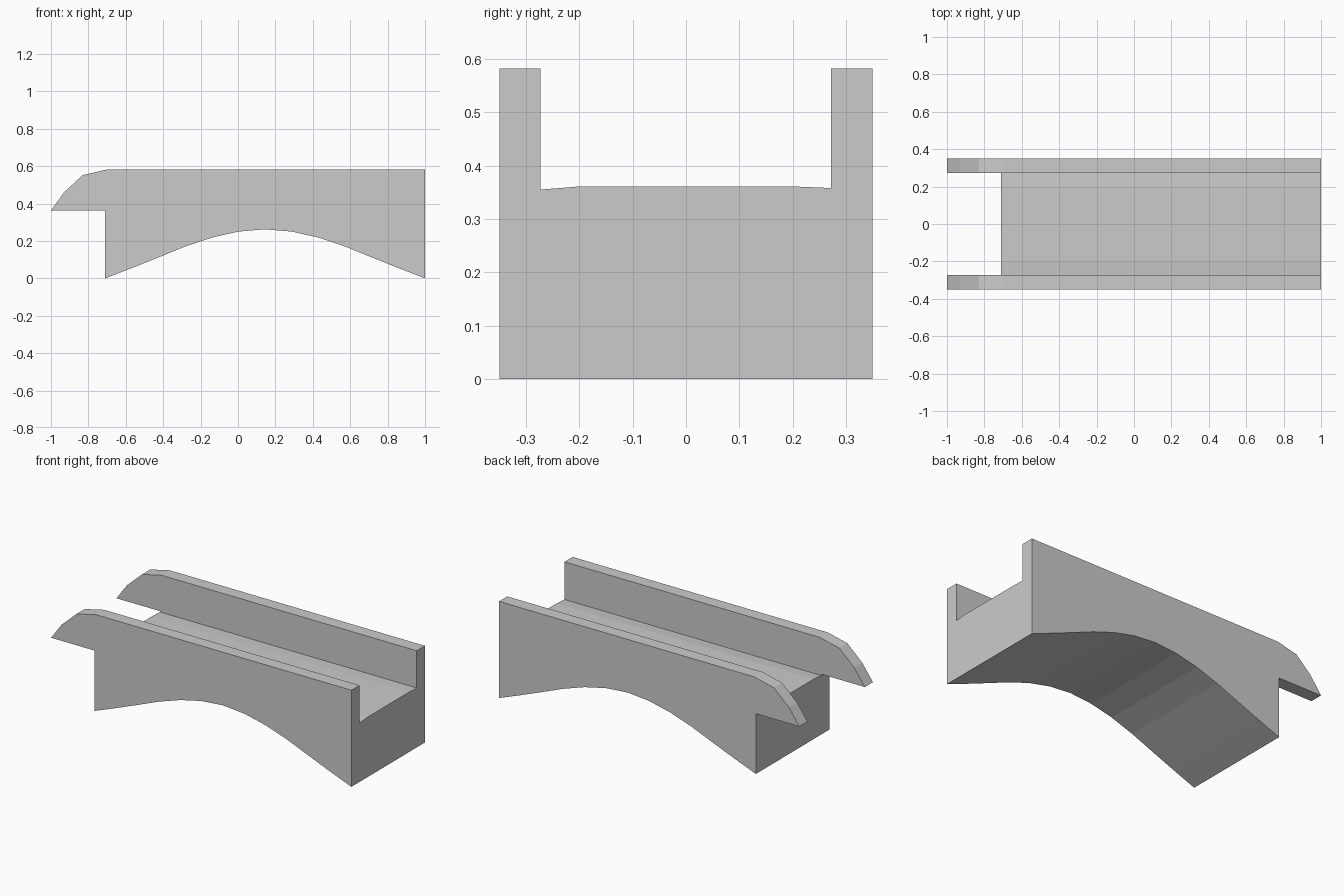
import bpy, bmesh
from mathutils import Vector

if "Cube" in bpy.data.objects:
    bpy.data.objects.remove(bpy.data.objects["Cube"])


def prism(name, points, direction):
    """Extrude a closed 3D polygon along a direction into a solid."""
    bm = bmesh.new()
    face = bm.faces.new([bm.verts.new(p) for p in points])
    ext = bmesh.ops.extrude_face_region(bm, geom=[face])
    verts = [g for g in ext["geom"] if isinstance(g, bmesh.types.BMVert)]
    bmesh.ops.translate(bm, verts=verts, vec=Vector(direction))
    bmesh.ops.recalc_face_normals(bm, faces=bm.faces[:])
    mesh = bpy.data.meshes.new(name)
    bm.to_mesh(mesh)
    bm.free()
    obj = bpy.data.objects.new(name, mesh)
    bpy.context.collection.objects.link(obj)
    return obj


# Arched underside: half the heights, mirrored about the crown
LEFT, RIGHT, HALF = -0.71, 1.0, 0.35
rise = [0, 0.055, 0.112, 0.17, 0.218, 0.25]
heights = rise + [0.262] + rise[::-1]
step = (RIGHT - LEFT) / (len(heights) - 1)
arch = [(LEFT + i * step, z) for i, z in enumerate(heights)]

# Side outline with the rounded overhang on the left
outline = arch + [(RIGHT, 0.582), (-0.70, 0.582), (-0.83, 0.552),
                  (-0.93, 0.46), (-1.0, 0.363), (LEFT, 0.363)]
bridge = prism("bridge", [(x, -HALF, z) for x, z in outline], (0, 2 * HALF, 0))

# Channel between the parapets, with a slightly crowned deck
channel = [(-0.273, 0.355), (-0.2, 0.361), (0.2, 0.361), (0.272, 0.358),
           (0.272, 0.8), (-0.273, 0.8)]
cutter = prism("channel_cutter", [(-1.2, y, z) for y, z in channel], (2.4, 0, 0))
cutter.hide_render = True
cutter.hide_set(True)

cut = bridge.modifiers.new("channel", 'BOOLEAN')
cut.operation = 'DIFFERENCE'
cut.solver = 'EXACT'
cut.object = cutter
bpy.context.view_layer.objects.active = bridge
bridge.select_set(True)
bpy.ops.object.modifier_apply(modifier=cut.name)
bpy.data.objects.remove(cutter)
